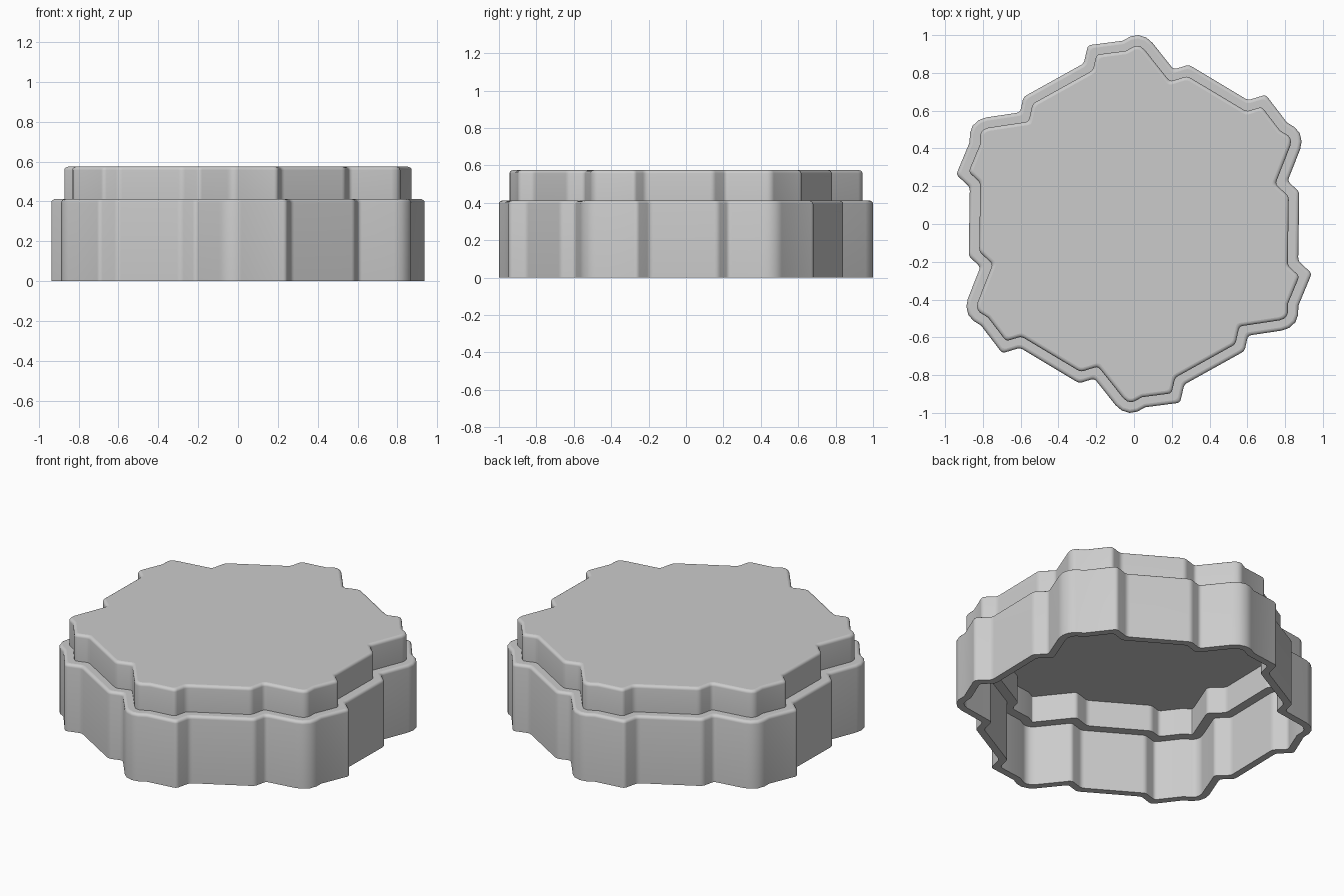
import bpy, bmesh, math
from mathutils import Vector, Matrix

if "Cube" in bpy.data.objects:
    bpy.data.objects.remove(bpy.data.objects["Cube"])

# One sixth of the outline (clockwise), repeated around the centre
LOBE = [(-.266, .85), (-.244, .946), (-.06, .97), (-.018, .993), (.023, 1.0),
        (.065, .987), (.097, .96), (.21, .818), (.29, .843)]
SHARP = {0, 1, 7, 8}  # corners that get a small rounding
outline = [Matrix.Rotation(-k * math.pi / 3, 2) @ Vector(p)
           for k in range(6) for p in LOBE]


def inset(points, d):
    """Mitred inward offset of a clockwise closed outline."""
    result = []
    n = len(points)
    for i, p in enumerate(points):
        a = (p - points[i - 1]).normalized()
        b = (points[(i + 1) % n] - p).normalized()
        na, nb = Vector((a.y, -a.x)), Vector((b.y, -b.x))
        result.append(p + (na + nb) * (d / (1 + na.dot(nb))))
    return result


def soften(points, trim=.018, steps=3):
    """Replace each sharp corner by a short curve."""
    result = []
    n = len(points)
    for i, p in enumerate(points):
        if i % len(LOBE) not in SHARP:
            result.append(p)
            continue
        a = p + (points[i - 1] - p).normalized() * trim
        b = p + (points[(i + 1) % n] - p).normalized() * trim
        for s in range(steps + 1):
            t = s / steps
            result.append(a * (1 - t) ** 2 + p * 2 * t * (1 - t) + b * t * t)
    return result


def fillet(z, d, r, steps=4):
    """Rounded upper edge as (height, inset) pairs."""
    return [(z - r + r * math.sin(t), d + r - r * math.cos(t))
            for t in (math.pi / 2 * s / steps for s in range(steps + 1))]


# Wall section: outer skin upwards, and the cavity skin below it
STEP, WALL = .055, .042
outer = [(0, 0)] + fillet(.412, 0, .018) + [(.412, STEP)] + fillet(.575, STEP, .018)
inner = [(0, WALL), (.371, WALL), (.371, STEP + WALL), (.534, STEP + WALL)]

bm = bmesh.new()


def bridge(lo, hi):
    for i in range(len(lo)):
        j = (i + 1) % len(lo)
        bm.faces.new((lo[i], lo[j], hi[j], hi[i]))


def skin(section):
    """Loft outline rings through the section and close the last one."""
    rings = [[bm.verts.new((p.x, p.y, z)) for p in soften(inset(outline, d))]
             for z, d in section]
    for lo, hi in zip(rings, rings[1:]):
        bridge(lo, hi)
    bm.faces.new(rings[-1])
    return rings[0]


# Hollow stepped cap with a flat bottom rim
bridge(skin(outer), skin(inner))
bmesh.ops.recalc_face_normals(bm, faces=bm.faces)

mesh = bpy.data.meshes.new("stepped_cap")
bm.to_mesh(mesh)
bm.free()
cap = bpy.data.objects.new("stepped_cap", mesh)
bpy.context.collection.objects.link(cap)
bpy.context.view_layer.objects.active = cap
cap.select_set(True)
bpy.ops.object.shade_smooth_by_angle(angle=math.radians(35))

# Keep the horizontal faces truly flat
for face in mesh.polygons:
    if abs(face.normal.z) > .99:
        face.use_smooth = False
